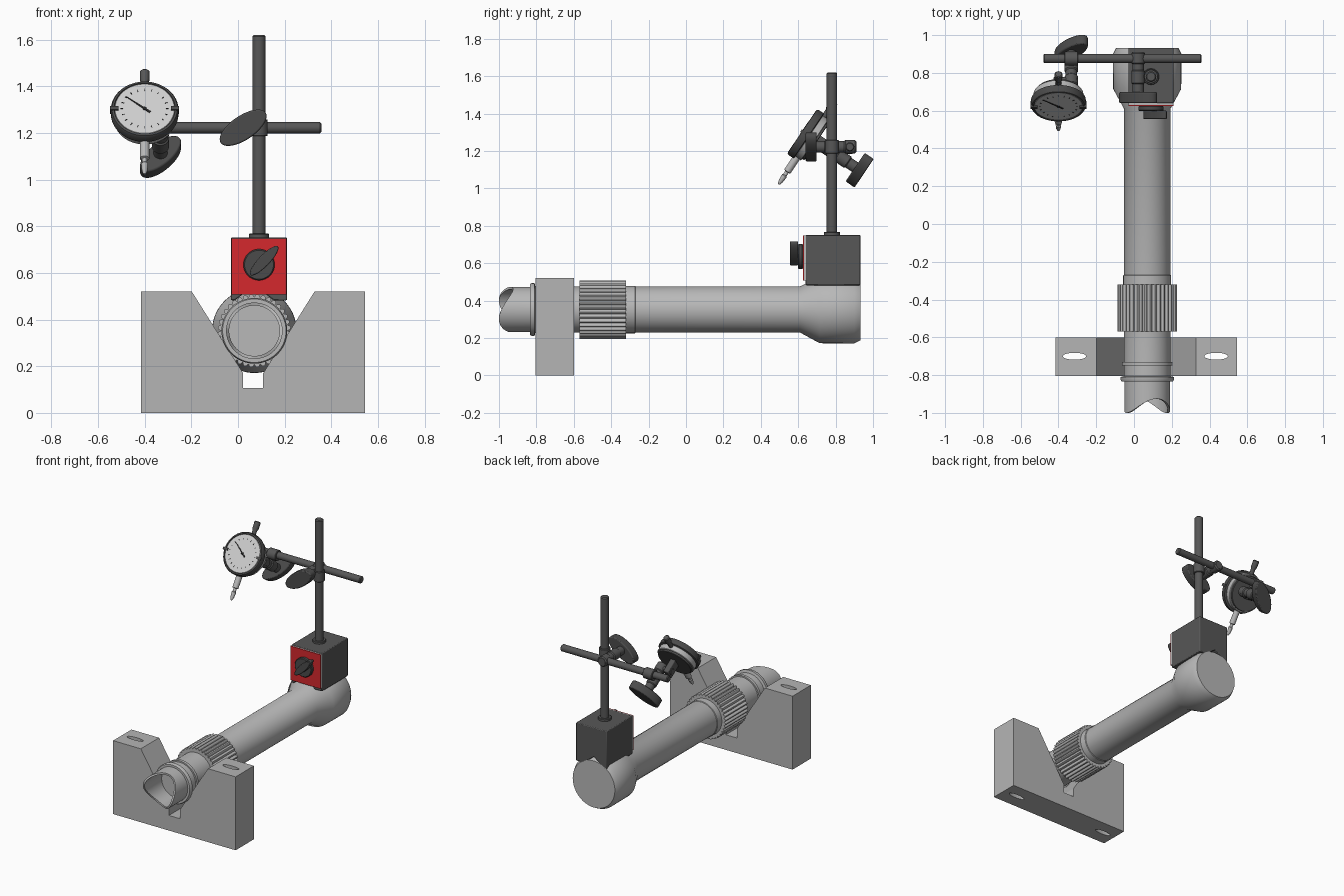
import bpy, bmesh, math
from mathutils import Matrix, Vector

if "Cube" in bpy.data.objects:
    bpy.data.objects.remove(bpy.data.objects["Cube"])

def material(name, r, g, b):
    m = bpy.data.materials.new(name)
    m.diffuse_color = (r, g, b, 1)
    m.use_nodes = True
    m.node_tree.nodes["Principled BSDF"].inputs["Base Color"].default_value = m.diffuse_color
    return m

STEEL = material("steel grey", .48, .48, .48)
BLOCK = material("block grey", .46, .46, .46)
DARK = material("dark iron", .095, .095, .095)
KNOB = material("knob black", .07, .07, .07)
RED = material("red plate", .66, .022, .026)
FACE = material("dial face", .62, .62, .62)
INK = material("ink black", .02, .02, .02)

T = Matrix.Translation
ID = Matrix()
ALONG_Z = Matrix.Rotation(math.pi / 2, 4, 'X')    # turns +y into +z
ALONG_X = Matrix.Rotation(-math.pi / 2, 4, 'Z')   # turns +y into +x

def finish(name, bm, mat, mtx=ID, bevel=0):
    bmesh.ops.recalc_face_normals(bm, faces=bm.faces)
    me = bpy.data.meshes.new(name)
    bm.to_mesh(me)
    bm.free()
    me.transform(mtx)
    me.materials.append(mat)
    ob = bpy.data.objects.new(name, me)
    bpy.context.collection.objects.link(ob)
    if bevel:
        mod = ob.modifiers.new("bevel", 'BEVEL')
        mod.width, mod.segments = bevel, 2
    return ob

def lathe(name, profile, mat, mtx=ID, segs=48):
    """Revolve (radius, y) points around the y axis."""
    bm = bmesh.new()
    rings = []
    for r, y in profile:
        n = segs if r > 0 else 1
        rings.append([bm.verts.new((r * math.cos(2 * math.pi * i / segs), y,
                                    r * math.sin(2 * math.pi * i / segs))) for i in range(n)])
    for a, b in zip(rings, rings[1:]):
        for i in range(segs):
            j = (i + 1) % segs
            if len(a) == 1:
                bm.faces.new((a[0], b[i], b[j]))
            elif len(b) == 1:
                bm.faces.new((a[i], a[j], b[0]))
            else:
                bm.faces.new((a[i], a[j], b[j], b[i]))
    return finish(name, bm, mat, mtx)

def rod(name, r, y0, y1, mat, mtx=ID, c=.003, segs=32):
    return lathe(name, [(0, y0), (r - c, y0), (r, y0 + c), (r, y1 - c), (r - c, y1), (0, y1)],
                 mat, mtx, segs)

def prism(name, pts, y0, y1, mat, mtx=ID, bevel=0):
    """Extrude an (x, z) outline along y."""
    bm = bmesh.new()
    f = bm.faces.new([bm.verts.new((x, y0, z)) for x, z in pts])
    g = bmesh.ops.extrude_face_region(bm, geom=[f])
    bmesh.ops.translate(bm, vec=(0, y1 - y0, 0),
                        verts=[v for v in g["geom"] if isinstance(v, bmesh.types.BMVert)])
    return finish(name, bm, mat, mtx, bevel)

def rect(x0, x1, z0, z1):
    return [(x0, z0), (x1, z0), (x1, z1), (x0, z1)]

def leaf(a, b, angle=0, n=40):
    """Ellipse outline turned by an angle."""
    c, s = math.cos(angle), math.sin(angle)
    out = []
    for i in range(n):
        t = 2 * math.pi * i / n
        x, z = a * math.cos(t), b * math.sin(t)
        out.append((x * c - z * s, x * s + z * c))
    return out

# V block with a relief slot and two mounting holes
block = prism("v_block", [(-.415, 0), (.545, 0), (.545, .52), (.328, .52), (.108, .17), (.108, .107),
                          (.022, .107), (.022, .17), (-.198, .52), (-.415, .52)], -.805, -.6, BLOCK)
for x in (-.315, .435):
    cutter = prism("hole_cutter", leaf(.062, .018), -.1, .7, BLOCK, T((x, -.70, 0)) @ ALONG_Z)
    cutter.hide_render = True
    mod = block.modifiers.new("hole", 'BOOLEAN')
    mod.operation, mod.solver, mod.object = 'DIFFERENCE', 'EXACT', cutter
    bpy.context.view_layer.objects.active = block
    bpy.ops.object.modifier_apply(modifier=mod.name)
    bpy.data.objects.remove(cutter)

# Hollow shaft with collars and a bell end; its mouth is cut in a saddle
AXIS = T((.07, 0, .352))
shaft = lathe("shaft", [(0, -.80), (.108, -.80), (.108, -1), (.121, -1), (.121, -.835), (.136, -.835),
                        (.141, -.825), (.141, -.81), (.123, -.805), (.123, -.75), (.133, -.75),
                        (.133, -.73), (.123, -.73), (.123, .61), (.18, .715), (.181, .90),
                        (.165, .932), (0, .932)], STEEL, AXIS, 72)
for v in shaft.data.vertices:
    if v.co.y < -.99:
        t = math.atan2(v.co.z - .352, v.co.x - .07)
        v.co.y += .075 * math.sin(t + math.radians(25)) ** 2
rod("shaft_band", .127, -.33, -.27, STEEL, AXIS, segs=64)

# Ribbed grip ring
N = 36
ribs = []
for i in range(N * 6):
    t = 2 * math.pi * i / (N * 6)
    r = .143 + .014 * abs(math.sin(N * t / 2)) ** .7
    ribs.append((r * math.cos(t), r * math.sin(t)))
prism("ribbed_grip", ribs, -.57, -.32, STEEL, AXIS)

# Magnetic base with grooved underside, red front and switch
prism("magnet_base", [(-.03, .482), (-.015, .482), (.07, .545), (.155, .482), (.21, .482),
                      (.21, .752), (-.03, .752)], .64, .932, DARK, bevel=.005)
prism("base_front_plate", rect(-.028, .208, .507, .748), .631, .641, STEEL)
prism("red_front", rect(-.028, .208, .507, .748), .625, .631, RED)
rod("switch_disc", .067, .598, .626, KNOB, T((.09, 0, .635)), .005, 40)
prism("switch_lever", leaf(.085, .024, math.radians(46)), .555, .60, KNOB,
      T((.112, 0, .652)), bevel=.005)

# Upright post and cross rod
rod("post_collar", .043, .745, .768, DARK, T((.09, .78, 0)) @ ALONG_Z)
rod("post", .028, .74, 1.62, DARK, T((.09, .78, 0)) @ ALONG_Z, .006)
rod("cross_rod", .024, -.48, .357, DARK, T((0, .876, 1.222)) @ ALONG_X, .005)

# Clamps: stem, end blocks and wing knob, the knob being at +y of the local frame
def clamp(name, mtx, angle, lug_offset):
    rod(name + "_stem", .03, -.035, .20, DARK, mtx)
    rod(name + "_end", .036, -.033, .03, DARK, mtx, .006)
    rod(name + "_middle", .036, .06, .135, DARK, mtx, .006)
    rod(name + "_sleeve", .037, -.036, .036, DARK,
        mtx @ T(lug_offset) @ (ALONG_Z if lug_offset[0] else ALONG_X))
    prism(name + "_knob", leaf(.116, .052, angle), .178, .236, KNOB, mtx, bevel=.006)

clamp("post_clamp", T((.022, .876, 1.222)) @ Matrix.Rotation(math.pi, 4, 'Z'),
      math.radians(-34), (-.068, .095, 0))

# Dial gauge frame: local y points backwards, local z along the plunger
DIAL = T((-.40, .62, 1.305)) @ Matrix.Rotation(math.radians(-34), 4, 'X')
clamp("dial_clamp", DIAL @ T((.068, .165, 0)), math.radians(47), (0, .095, .072))
rod("dial_pin", .022, -.025, .10, DARK, DIAL @ T((0, .165, 0)) @ ALONG_X)
prism("dial_lug", rect(-.02, .02, -.036, .036), .09, .195, DARK, DIAL, bevel=.006)

# Dial gauge body
lathe("dial_bezel", [(0, .006), (.128, .006), (.131, 0), (.14, .002), (.145, .01), (.145, .042),
                     (.138, .046), (0, .046)], KNOB, DIAL, 64)
rod("dial_body", .132, .044, .084, STEEL, DIAL, segs=64)
rod("dial_back", .122, .08, .097, DARK, DIAL, segs=64)
rod("dial_face", .128, .002, .008, FACE, DIAL, .001, 64)
for s in (-1, 1):
    prism("bezel_clip", rect(s * .13 - .018, s * .13 + .018, -.009, .009), -.006, .03, KNOB, DIAL)

# Needle, hub and scale marks
prism("needle", [(-.005, -.03), (.005, -.03), (.0015, .10), (-.0015, .10)], -.001, .003, INK,
      DIAL @ Matrix.Rotation(math.radians(-52), 4, 'Y'))
rod("needle_hub", .008, -.002, .003, INK, DIAL, .001, 16)
for i in range(20):
    prism("scale_mark", rect(-.0015, .0015, .092, .103), .0005, .003, INK,
          DIAL @ Matrix.Rotation(2 * math.pi * i / 20, 4, 'Y'))

# Plunger below and capped stem above
UP = DIAL @ T((0, .055, 0)) @ ALONG_Z
lathe("plunger", [(0, -.305), (.006, -.303), (.012, -.285), (.015, -.25), (.011, -.245),
                  (.011, -.225), (.02, -.222), (.02, -.12), (0, -.12)], STEEL, UP, 24)
lathe("top_stem", [(0, .12), (.015, .12), (.015, .17), (.02, .18), (.021, .225), (.016, .23),
                   (0, .23)], DARK, UP, 24)

# Smooth shading with sharp edges kept
for ob in bpy.context.collection.objects:
    ob.select_set(True)
    bpy.context.view_layer.objects.active = ob
bpy.ops.object.shade_smooth_by_angle(angle=math.radians(32))
